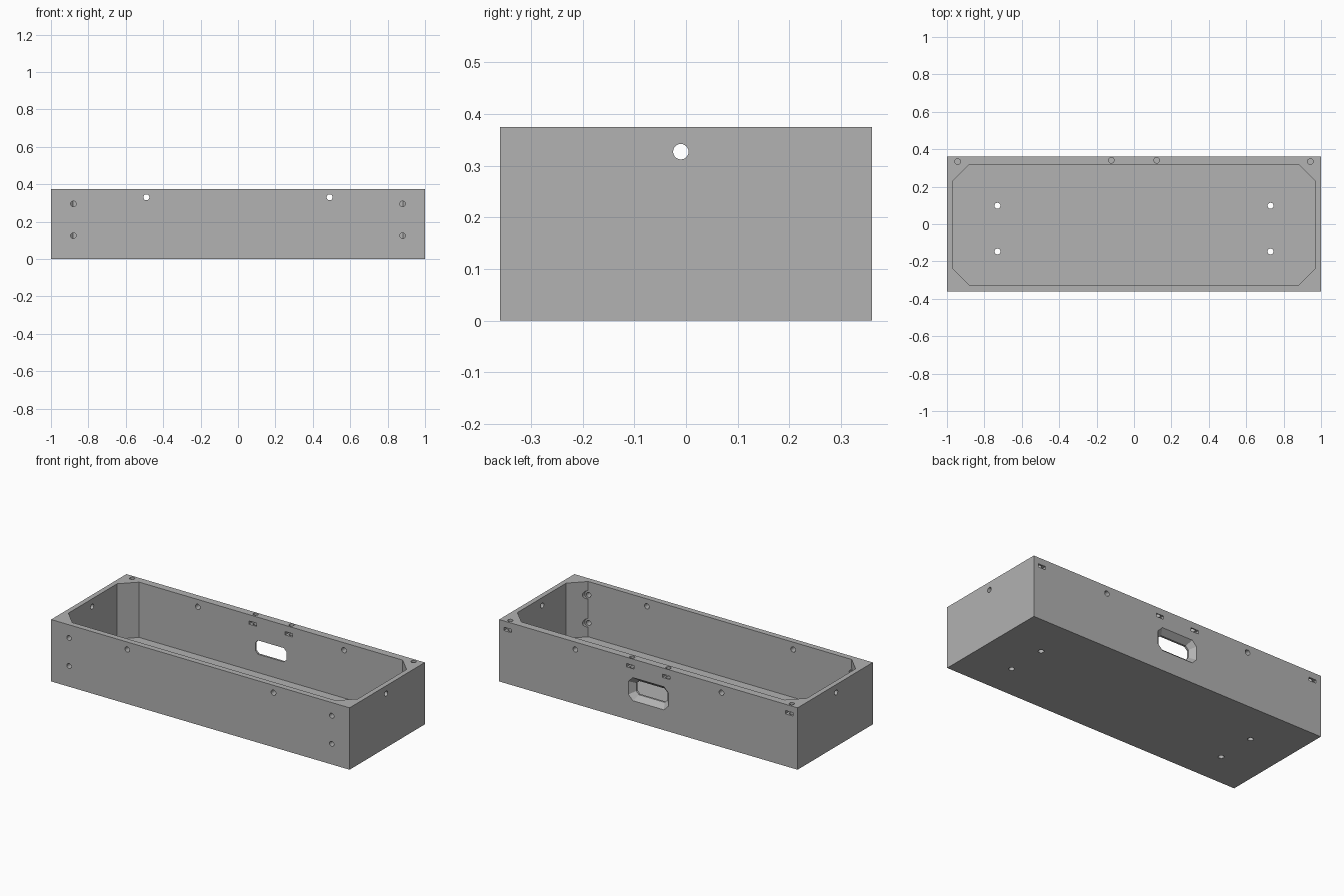
import bpy
import bmesh
from math import pi
from mathutils import Matrix, Vector

if "Cube" in bpy.data.objects:
    bpy.data.objects.remove(bpy.data.objects["Cube"], do_unlink=True)

grey = bpy.data.materials.new("plain grey")
grey.use_nodes = True
grey.diffuse_color = (0.445, 0.445, 0.445, 1)
grey.node_tree.nodes["Principled BSDF"].inputs["Base Color"].default_value = grey.diffuse_color

HX, HY, H, FLOOR = 1.0, 0.36, 0.375, 0.04
RIM_Z = 0.327      # height of the holes near the rim
R = 0.016          # screw hole radius


def add_object(name, bm):
    bmesh.ops.recalc_face_normals(bm, faces=bm.faces)
    mesh = bpy.data.meshes.new(name)
    bm.to_mesh(mesh)
    bm.free()
    obj = bpy.data.objects.new(name, mesh)
    bpy.context.collection.objects.link(obj)
    mesh.materials.append(grey)
    return obj


def block(name, low, high):
    low, high = Vector(low), Vector(high)
    bm = bmesh.new()
    bmesh.ops.create_cube(bm, size=1)
    for v in bm.verts:
        v.co = (low + high) / 2 + v.co * (high - low)
    return add_object(name, bm)


def rod(name, start, end, radius):
    start, end = Vector(start), Vector(end)
    axis = end - start
    turn = axis.to_track_quat('Z', 'Y').to_matrix().to_4x4()
    bm = bmesh.new()
    bmesh.ops.create_cone(bm, cap_ends=True, segments=24, radius1=radius,
                          radius2=radius, depth=axis.length,
                          matrix=Matrix.Translation((start + end) / 2) @ turn)
    return add_object(name, bm)


def octagon(hw, hh, cut):
    """Rectangle with its four corners cut off."""
    return [(hw, -hh + cut), (hw, hh - cut), (hw - cut, hh), (-hw + cut, hh),
            (-hw, hh - cut), (-hw, -hh + cut), (-hw + cut, -hh), (hw - cut, -hh)]


def loft(name, rings):
    bm = bmesh.new()
    loops = [[bm.verts.new(p) for p in ring] for ring in rings]
    for a, b in zip(loops, loops[1:]):
        for i in range(len(a)):
            j = (i + 1) % len(a)
            bm.faces.new((a[i], a[j], b[j], b[i]))
    bm.faces.new(loops[0])
    bm.faces.new(loops[-1])
    return add_object(name, bm)


# Outer box
box = block("open_box", (-HX, -HY, 0), (HX, HY, H))

# Main cavity with cut corners
outline = octagon(0.97, 0.32, 0.087)
cutters = [loft("cavity", [[(x, y - 0.005, z) for x, y in outline]
                           for z in (FLOOR, H + 0.1)])]

# Cable window in the back wall, flared towards the outside
stages = [(0.28, 0.104, 0.042, 0.018), (0.327, 0.104, 0.042, 0.018),
          (HY, 0.134, 0.07, 0.03), (HY + 0.05, 0.134, 0.07, 0.03)]
cutters.append(loft("window", [[(x, y, 0.193 + z) for x, z in octagon(w, h, c)]
                               for y, w, h, c in stages]))

# Hole through both end walls
cutters.append(rod("end_hole", (-1.1, -0.01, RIM_Z), (1.1, -0.01, RIM_Z), 0.015))

for s in (-1, 1):
    # Holes through front and back walls
    cutters.append(rod("wall_hole", (s * 0.49, -0.5, 0.33), (s * 0.49, 0.5, 0.33), R))
    # Floor holes
    for y in (-0.147, 0.098):
        cutters.append(rod("floor_hole", (s * 0.73, y, -0.1), (s * 0.73, y, 0.1), R))
    # Front corner screw holes with a recess on the inside
    for z in (0.125, 0.295):
        cutters.append(rod("front_hole", (s * 0.88, -0.45, z), (s * 0.88, -0.29, z), 0.015))
        cutters.append(rod("front_recess", (s * 0.88, -0.325, z), (s * 0.88, -0.26, z), 0.026))
    # Rim screw holes, each crossed by a nut slot from the back
    for x, y, inner in ((0.943, 0.334, 0.308), (0.121, 0.341, 0.28)):
        cutters.append(rod("rim_hole", (s * x, y, 0.28), (s * x, y, 0.5), 0.015))
        cutters.append(block("nut_slot", (s * x - 0.025, inner, RIM_Z - 0.01),
                             (s * x + 0.025, 0.45, RIM_Z + 0.01)))

# Cut everything out of the box
bpy.context.view_layer.objects.active = box
for cutter in cutters:
    cutter.hide_render = True
    mod = box.modifiers.new(cutter.name, 'BOOLEAN')
    mod.operation = 'DIFFERENCE'
    mod.solver = 'EXACT'
    mod.object = cutter
    bpy.ops.object.modifier_apply(modifier=mod.name)
    bpy.data.objects.remove(cutter, do_unlink=True)

# Smooth hole walls, crisp edges
bpy.ops.object.select_all(action='DESELECT')
box.select_set(True)
bpy.ops.object.shade_smooth_by_angle(angle=pi / 9)
